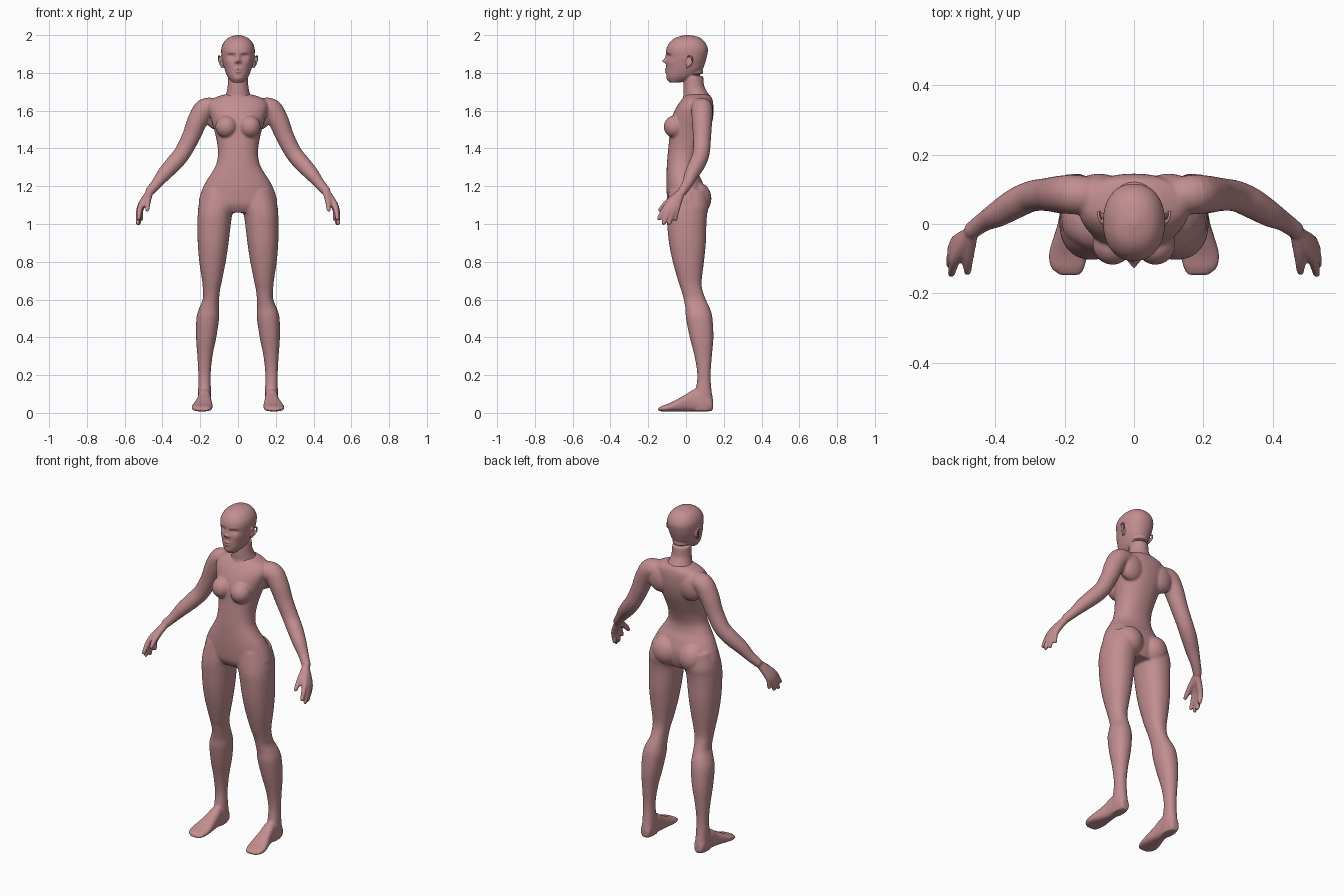
import bpy, bmesh, math
from mathutils import Vector, Matrix

skin = bpy.data.materials.new("dusty pink skin")
skin.diffuse_color = (0.54, 0.27, 0.28, 1)


def spline(rows, n):
    """Catmull-Rom densify a list of equal-length tuples."""
    out = []
    for i in range(len(rows) - 1):
        a, b, c, d = rows[max(i - 1, 0)], rows[i], rows[i + 1], rows[min(i + 2, len(rows) - 1)]
        for k in range(n):
            t = k / n
            out.append([0.5 * (2 * q + (r - p) * t + (2 * p - 5 * q + 4 * r - s) * t * t
                               + (3 * q - p - 3 * r + s) * t ** 3)
                        for p, q, r, s in zip(a, b, c, d)])
    return out + [list(rows[-1])]


def skin_rings(bm, rings):
    """Bridge rings of points into a closed solid."""
    vs = [[bm.verts.new(p) for p in ring] for ring in rings]
    n = len(vs[0])
    for a, b in zip(vs, vs[1:]):
        for i in range(n):
            bm.faces.new((a[i], a[(i + 1) % n], b[(i + 1) % n], b[i]))
    bm.faces.new(vs[0][::-1])
    bm.faces.new(vs[-1])
    return [v for ring in vs for v in ring]


def loft(bm, rows, side=1, axis="z", n=5, seg=40, power=2.2):
    """Rows: (position along axis, u min, u max, v min, v max)."""
    rings = []
    for h, u0, u1, v0, v1 in spline(rows, n):
        ring = []
        for i in range(seg):
            c, s = math.cos(math.tau * i / seg), math.sin(math.tau * i / seg)
            u = (u0 + u1) / 2 + (u1 - u0) / 2 * math.copysign(abs(c) ** (2 / power), c)
            v = (v0 + v1) / 2 + (v1 - v0) / 2 * math.copysign(abs(s) ** (2 / power), s)
            ring.append(Vector((u * side, v, h) if axis == "z" else (u * side, h, v)))
        rings.append(ring)
    return skin_rings(bm, rings)


def tube(bm, pts, side=1, n=5, seg=20):
    """Points: (x, y, z, radius); the ends are rounded."""
    pts = spline(pts, n)
    rings = []
    for i, (x, y, z, r) in enumerate(pts):
        a, b = pts[max(i - 1, 0)], pts[min(i + 1, len(pts) - 1)]
        q = (Vector(b[:3]) - Vector(a[:3])).to_track_quat("Z", "Y")
        ring = []
        for k in range(seg):
            w = math.tau * k / seg
            p = Vector((x, y, z)) + q @ Vector((r * math.cos(w), r * math.sin(w), 0))
            ring.append(Vector((p.x * side, p.y, p.z)))
        rings.append(ring)
    skin_rings(bm, rings)
    for x, y, z, r in (pts[0], pts[-1]):
        blob(bm, (x * side, y, z), (r, r, r))


def blob(bm, loc, size, rot=0):
    m = Matrix.Translation(loc) @ Matrix.Rotation(rot, 4, "X") @ Matrix.Diagonal((*size, 1))
    bmesh.ops.create_uvsphere(bm, u_segments=24, v_segments=16, radius=1, matrix=m)


def finish(bm, name, voxel, smooth):
    """Fuse the overlapping solids into one smooth surface."""
    bmesh.ops.recalc_face_normals(bm, faces=bm.faces)
    me = bpy.data.meshes.new(name)
    bm.to_mesh(me)
    bm.free()
    me.materials.append(skin)
    me.shade_smooth()
    ob = bpy.data.objects.new(name, me)
    bpy.context.collection.objects.link(ob)
    r = ob.modifiers.new("fuse", "REMESH")
    r.mode, r.voxel_size, r.use_smooth_shade = "VOXEL", voxel, True
    s = ob.modifiers.new("soften", "SMOOTH")
    s.factor, s.iterations = 0.5, smooth


# ---- body: torso
body = bmesh.new()
torso = [(1.06, .15, -.07, .085), (1.10, .205, -.095, .10), (1.16, .198, -.102, .105),
         (1.22, .172, -.104, .088), (1.27, .14, -.103, .066), (1.32, .114, -.101, .062),
         (1.38, .106, -.096, .08), (1.44, .113, -.09, .105), (1.50, .127, -.085, .128),
         (1.56, .145, -.076, .142), (1.62, .16, -.05, .145), (1.66, .14, -.022, .14),
         (1.685, .078, .0, .125)]
loft(body, [(z, -w, w, f, b) for z, w, f, b in torso])

leg = [(1.18, .012, .185, -.09, .11), (1.10, .012, .208, -.10, .12), (1.05, .03, .213, -.103, .112),
       (1.0, .038, .215, -.10, .108), (.9, .05, .213, -.09, .105), (.8, .065, .205, -.07, .095),
       (.7, .085, .19, -.042, .083), (.65, .095, .186, -.025, .087), (.6, .1, .187, -.012, .105),
       (.55, .1, .207, -.003, .128), (.5, .1, .22, .0, .14), (.4, .115, .222, .02, .145),
       (.3, .135, .215, .045, .137), (.2, .145, .21, .06, .13), (.12, .143, .211, .05, .135),
       (.06, .142, .212, .03, .144), (.012, .147, .207, .03, .14)]
foot = [(.143, .155, .2, .014, .06), (.12, .145, .21, .008, .1), (.05, .143, .212, .008, .125),
        (.0, .14, .22, .008, .098), (-.05, .135, .236, .008, .07), (-.09, .135, .246, .008, .05),
        (-.125, .142, .24, .008, .038), (-.148, .155, .215, .01, .026)]
arm = [(.12, .08, 1.61, .055), (.175, .085, 1.608, .057), (.215, .085, 1.545, .054),
       (.25, .085, 1.46, .048), (.295, .08, 1.375, .045), (.34, .06, 1.32, .044),
       (.39, .03, 1.265, .038), (.43, .008, 1.215, .029), (.465, -.017, 1.175, .025)]
# fingers: knuckle and tip
fingers = [((.513, -.098, 1.10), (.526, -.143, 1.03)), ((.52, -.083, 1.088), (.53, -.118, 1.005)),
           ((.52, -.066, 1.08), (.524, -.088, 1.005)), ((.513, -.048, 1.082), (.514, -.056, 1.025)),
           ((.478, -.098, 1.115), (.48, -.138, 1.075))]

for s in (1, -1):
    loft(body, leg, s)
    loft(body, foot, s, axis="y", power=2.6)
    tube(body, arm, s)
    for knuckle, tip in fingers:
        tube(body, [(.468, -.024, 1.168, .02), (*knuckle, .0165), (*tip, .0115)], s, seg=12)
    blob(body, (.062 * s, -.058, 1.515), (.058, .06, .06))       # breast
    blob(body, (.086 * s, .055, 1.135), (.083, .08, .088))       # buttock
    blob(body, (.10 * s, .095, 1.58), (.08, .05, .085))          # shoulder blade
finish(body, "body", 0.006, 6)

# ---- head: skull with sculpted face
head = bmesh.new()
skull = [(1.75, .03, -.088, -.025), (1.77, .048, -.1, .03), (1.79, .06, -.104, .06),
         (1.82, .071, -.105, .088), (1.85, .079, -.104, .1), (1.88, .086, -.102, .109),
         (1.92, .089, -.105, .116), (1.95, .082, -.094, .108), (1.975, .065, -.072, .089),
         (1.99, .043, -.045, .065), (2.0, .012, -.005, .022)]
verts = loft(head, [(z, -w, w, f, b) for z, w, f, b in skull], n=8, seg=96)
# face bumps: x, z, width, height, depth (mirrored when x > 0)
bumps = [(0, 1.863, .012, .010, .024), (0, 1.882, .009, .014, .010),       # nose
         (.013, 1.857, .006, .006, .007),                                  # nostril
         (.036, 1.889, .017, .011, -.015), (.036, 1.887, .010, .006, .007),  # eye
         (.034, 1.907, .022, .006, .004), (.055, 1.855, .02, .018, .004),  # brow, cheek
         (0, 1.819, .016, .005, .009), (0, 1.805, .013, .005, .008),       # lips
         (0, 1.768, .02, .011, .004)]                                      # chin
for v in verts:
    if v.co.y < 0:
        x, z = v.co.x, v.co.z
        fade = min(1, -v.co.y / .04)
        for bx, bz, w, h, d in bumps:
            for c in ({bx, -bx}):
                v.co.y -= fade * d * math.exp(-((x - c) / w) ** 2 - ((z - bz) / h) ** 2)
# neck
tube(head, [(0, .04, 1.83, .048), (0, .04, 1.77, .052), (0, .042, 1.72, .056),
            (0, .05, 1.68, .066), (0, .055, 1.65, .075)], seg=32)
# ears: shell and rim
for s in (1, -1):
    blob(head, (.085 * s, .016, 1.858), (.009, .016, .03), -.2)
    tube(head, [(.085, -.002, 1.868, .004), (.097, .008, 1.888, .0045), (.103, .03, 1.885, .005),
                (.1, .034, 1.862, .005), (.091, .018, 1.84, .005), (.084, .006, 1.83, .005)], s, seg=10)
finish(head, "head", 0.004, 2)
